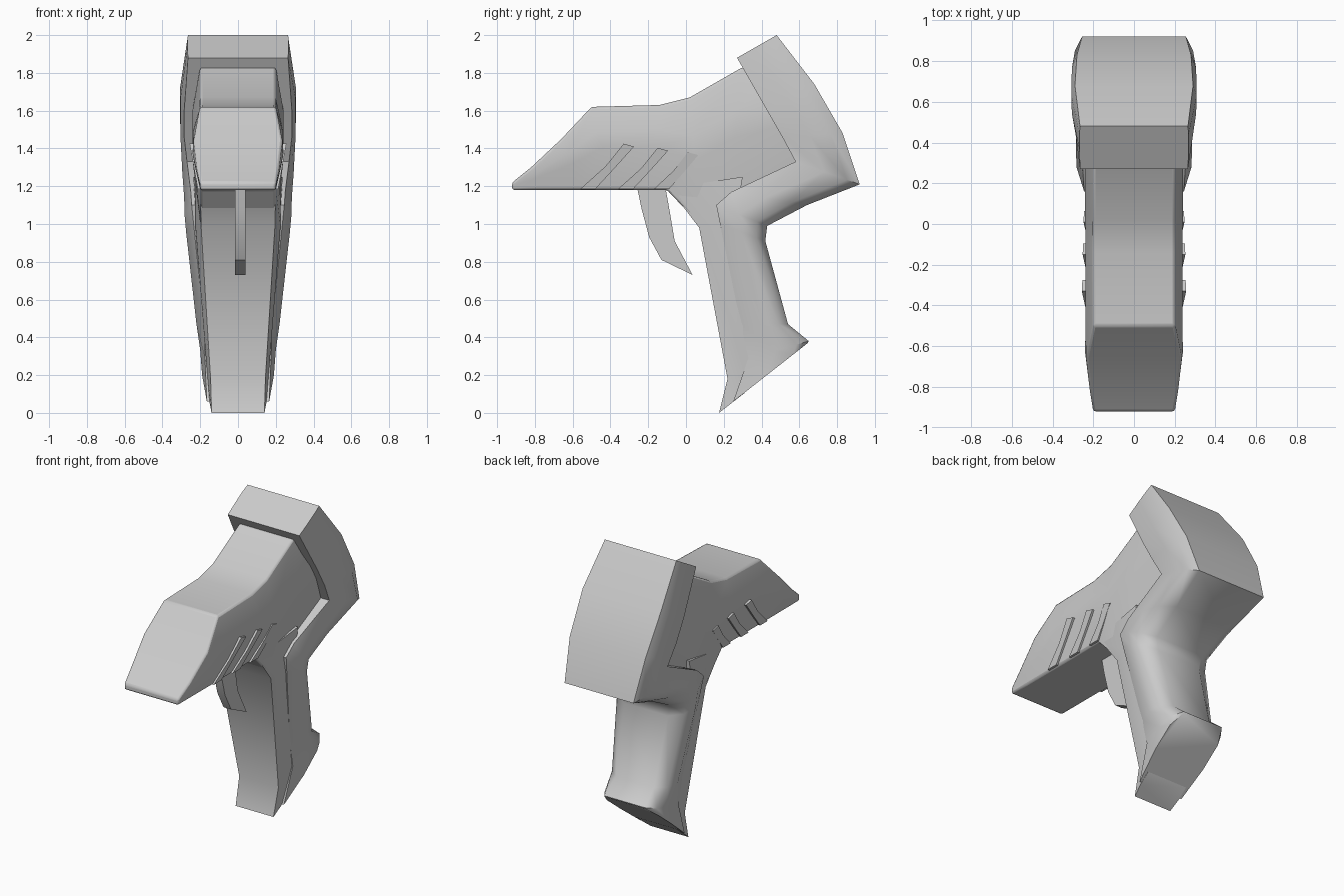
import bpy, bmesh, math

if "Cube" in bpy.data.objects:
    bpy.data.objects.remove(bpy.data.objects["Cube"])


def finish(name, bm, angle=35, bevel=0):
    bmesh.ops.recalc_face_normals(bm, faces=bm.faces)
    me = bpy.data.meshes.new(name)
    bm.to_mesh(me)
    bm.free()
    ob = bpy.data.objects.new(name, me)
    bpy.context.collection.objects.link(ob)
    bpy.ops.object.select_all(action='DESELECT')
    ob.select_set(True)
    bpy.context.view_layer.objects.active = ob
    if bevel:
        m = ob.modifiers.new("bevel", 'BEVEL')
        m.width, m.segments, m.limit_method = bevel, 2, 'ANGLE'
        m.angle_limit = math.radians(38)
    bpy.ops.object.shade_smooth_by_angle(angle=math.radians(angle))
    return ob


def loft(name, sections, ts, angle=35, bevel=0):
    """Each section: a (y, z) start, a (y, z) end, half widths at fractions ts."""
    bm = bmesh.new()
    rings = []
    for a, b, ws in sections:
        side = [(w, a[0] + (b[0] - a[0]) * t, a[1] + (b[1] - a[1]) * t)
                for w, t in zip(ws, ts)]
        ring = side + [(-x, y, z) for x, y, z in reversed(side)]
        rings.append([bm.verts.new(p) for p in ring])
    n = len(rings[0])
    for r, s in zip(rings, rings[1:]):
        for i in range(n):
            j = (i + 1) % n
            bm.faces.new((r[i], r[j], s[j], s[i]))
    bm.faces.new(rings[0])
    bm.faces.new(rings[-1])
    return finish(name, bm, angle, bevel)


def plate(name, profile, inner, outer, angle=35):
    """Extrude a (y, z) profile between two x functions of z."""
    bm = bmesh.new()
    a = [bm.verts.new((inner(z), y, z)) for y, z in profile]
    b = [bm.verts.new((outer(z), y, z)) for y, z in profile]
    n = len(a)
    for i in range(n):
        j = (i + 1) % n
        bm.faces.new((a[i], a[j], b[j], b[i]))
    bm.faces.new(a)
    bm.faces.new(b)
    return finish(name, bm, angle)


# Barrel with sloped nose, bottom to top sections
loft("barrel", [
    ((-.92, 1.18), (-.92, 1.22), (.20, .20, .20, .20)),
    ((-.78, 1.18), (-.82, 1.30), (.20, .212, .217, .217)),
    ((-.56, 1.18), (-.66, 1.45), (.20, .23, .24, .235)),
    ((-.40, 1.18), (-.50, 1.62), (.20, .238, .238, .20)),
    ((-.10, 1.18), (-.14, 1.63), (.20, .238, .238, .20)),
    ((.07, 1.00), (.02, 1.67), (.20, .24, .24, .20)),
    ((.22, 1.08), (.30, 1.83), (.20, .24, .24, .20)),
    ((.62, 1.30), (.42, 1.75), (.20, .24, .24, .20)),
], (0, .5, .7, 1), 35, .012)

# Rear housing and grip shell, front to back sections from top down
loft("rear_housing_grip", [
    ((.27, 1.88), (.48, 2.00), (.265, .268, .268, .265)),
    ((.43, 1.60), (.68, 1.74), (.285, .305, .308, .29)),
    ((.51, 1.46), (.83, 1.48), (.285, .305, .305, .28)),
    ((.58, 1.33), (.92, 1.21), (.27, .295, .29, .255)),
    ((.24, 1.17), (.64, 1.10), (.25, .285, .27, .20)),
    ((.16, 1.10), (.43, .99), (.245, .283, .26, .18)),
    ((.18, 1.00), (.42, .91), (.235, .275, .25, .16)),
    ((.29, .47), (.54, .47), (.18, .22, .205, .14)),
    ((.33, .29), (.65, .38), (.175, .20, .195, .15)),
    ((.25, .06), (.645, .37), (.165, .19, .19, .15)),
], (0, .45, .8, 1), 50)

# Front strip of the handle
loft("handle_front", [
    ((-.09, 1.19), (.30, 1.25), (.20, .225, .235)),
    ((.07, .98), (.26, 1.00), (.195, .225, .23)),
    ((.22, .18), (.40, .29), (.145, .165, .165)),
    ((.175, 0), (.31, .105), (.14, .15, .15)),
], (0, .5, 1), 35)

# Trigger
plate("trigger", [(-.26, 1.20), (-.235, 1.08), (-.195, .93), (-.13, .81), (.035, .73),
                  (-.06, .91), (-.085, 1.06), (-.11, 1.20)],
      lambda z: -.016, lambda z: .04)

# Three raised side ribs, mirrored
ribs = [(-.56, -.33, 1.425), (-.36, -.15, 1.403), (-.17, .01, 1.38)]
for k, (y0, y1, top) in enumerate(ribs):
    h = top - 1.185
    prof = [(y0, 1.185), (y0 + .08, 1.185), (y0 + .08 + (y1 - y0) * .48, 1.185 + h * .5),
            (y1 + .055, top - .015), (y1, top), (y0 + (y1 - y0) * .58, 1.185 + h * .5)]
    for side, s in (("right", 1), ("left", -1)):
        plate(f"rib_{side}_{k + 1}", prof,
              lambda z: s * .17,
              lambda z: s * (.213 + (z - 1.185) * .18))
